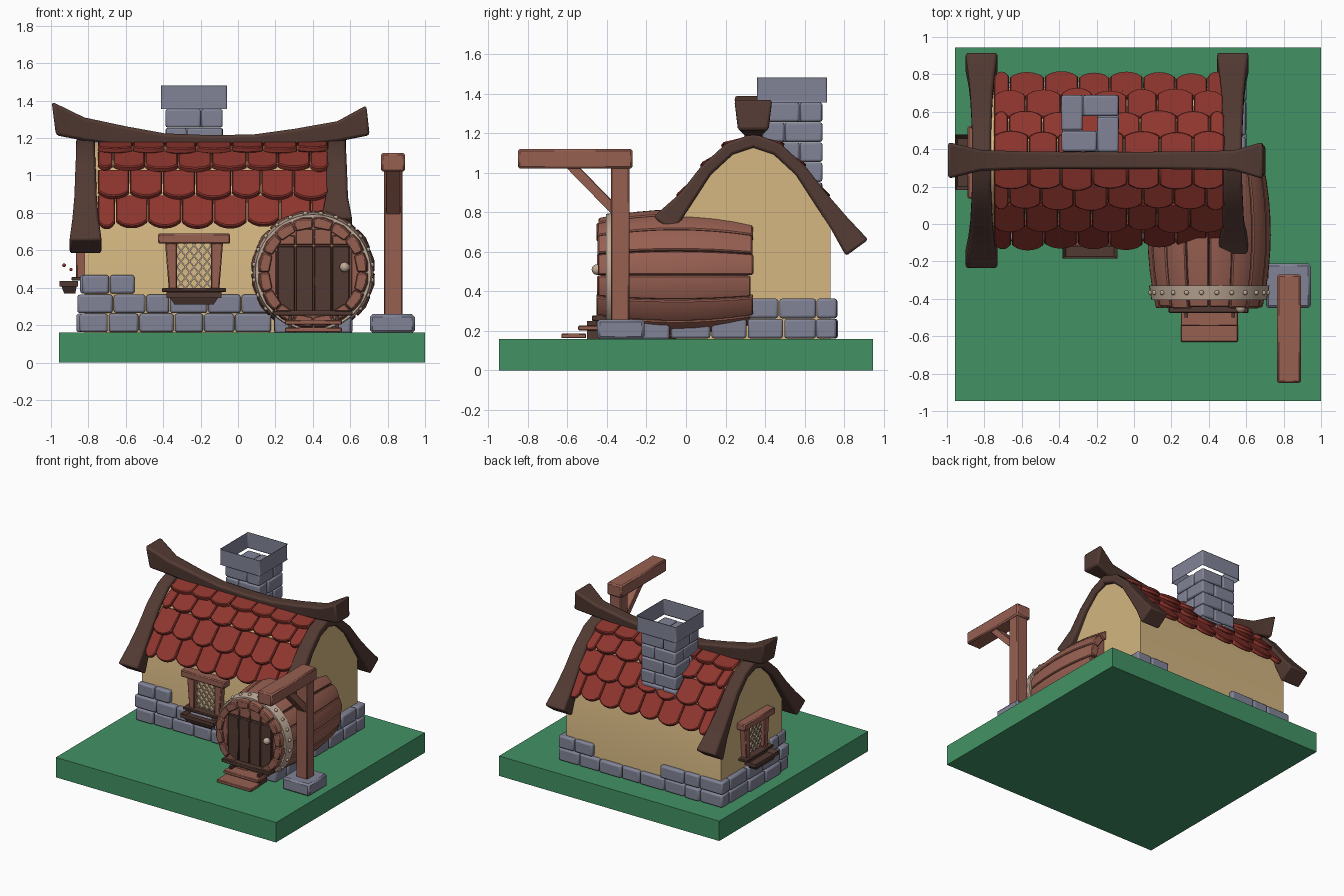
import bpy, bmesh, math, random
from mathutils import Vector, Matrix

if "Cube" in bpy.data.objects:
    bpy.data.objects.remove(bpy.data.objects["Cube"])

random.seed(4)
COL = {"grass green": (.055, .29, .13), "stone grey": (.22, .23, .31), "plaster cream": (.66, .47, .22),
       "tile red": (.27, .036, .027), "dark wood": (.085, .042, .033), "light wood": (.31, .115, .083),
       "pale metal": (.52, .40, .31)}
MAT = {}
for n, c in COL.items():
    MAT[n] = bpy.data.materials.new(n)
    MAT[n].diffuse_color = (*c, 1)
C = .34            # y of the ridge
X0, X1 = -.82, .55   # gable walls


def make(name, bm, mat, bevel=0, seg=1, matrix=None):
    if matrix:
        bm.transform(matrix)
    bmesh.ops.recalc_face_normals(bm, faces=bm.faces)
    me = bpy.data.meshes.new(name)
    bm.to_mesh(me)
    bm.free()
    me.polygons.foreach_set("use_smooth", [True] * len(me.polygons))
    me.set_sharp_from_angle(angle=math.radians(32))
    me.materials.append(MAT[mat])
    ob = bpy.data.objects.new(name, me)
    bpy.context.collection.objects.link(ob)
    if bevel:
        m = ob.modifiers.new("bevel", "BEVEL")
        m.width, m.segments, m.limit_method, m.angle_limit = bevel, seg, "ANGLE", math.radians(40)
    return ob


def loft(bm, rings):
    vs = [[bm.verts.new(p) for p in r] for r in rings]
    n = len(vs[0])
    for a, b in zip(vs, vs[1:]):
        for i in range(n):
            bm.faces.new((a[i], a[(i + 1) % n], b[(i + 1) % n], b[i]))
    bm.faces.new(vs[0][::-1])
    return bm.faces.new(vs[-1])


def rect(x0, x1, y0, y1, z):
    return [(x0, y0, z), (x1, y0, z), (x1, y1, z), (x0, y1, z)]


def box(bm, x0, x1, y0, y1, z0, z1):
    return loft(bm, [rect(x0, x1, y0, y1, z0), rect(x0, x1, y0, y1, z1)])


def boxes(name, mat, dims, bevel=.006, matrix=None):
    bm = bmesh.new()
    for d in dims:
        box(bm, *d)
    return make(name, bm, mat, bevel, 1, matrix)


def ball(bm, p, r):
    bmesh.ops.create_uvsphere(bm, u_segments=12, v_segments=8, radius=r, matrix=Matrix.Translation(p))


# ground
boxes("ground", "grass green", [(-.957, 1, -.945, .945, 0, .16)], 0)

# plaster house with arched gable
half = [(.39, .16), (.39, .72), (.365, .8), (.32, .9), (.25, 1.0), (.17, 1.08), (.09, 1.14)]
prof = half + [(0, 1.17)] + [(-d, z) for d, z in half[::-1]]
bm = bmesh.new()
loft(bm, [[(x, C + d, z) for d, z in prof] for x in (X0, X1)])
make("house_walls", bm, "plaster cream")

# stone foundation courses
bm = bmesh.new()


def course(axis, lo, hi, a, b, z):
    n = max(1, round((b - a) / .185))
    cuts = [a] + [a + (b - a) * (i + random.uniform(-.17, .17)) / n for i in range(1, n)] + [b]
    for p, q in zip(cuts, cuts[1:]):
        j = random.uniform(-.006, .006)
        s = (p + .003, q - .003, lo + j, hi + j) if axis == "x" else (lo + j, hi + j, p + .003, q - .003)
        box(bm, *s, z + .002, z + .101)


for z, e in ((.16, 0), (.262, .012)):
    course("x", -.09, .02, -.85 - e, .18, z)
    course("y", -.86, -.76, .02, .66, z)
    course("y", .5, .6, -.08, .66, z)
course("x", .66, .762, -.855, .605, .16)
course("x", .66, .762, .3, .605, .262)
course("x", .66, .762, -.855, -.3, .262)
course("x", -.085, .02, -.835, -.55, .366)
course("y", -.84, -.76, .02, .12, .366)
course("y", .48, .61, -.39, -.08, .155)
course("y", .19, .3, -.39, -.08, .155)
course("x", -.39, -.3, .3, .48, .155)
make("foundation_stones", bm, "stone grey", .013, 2)

# curved roof tiles, four rows on each slope
rows = [((.02, 1.165), (.15, 1.125)), ((.11, 1.115), (.25, 1.025)), ((.22, 1.02), (.365, .875)),
        ((.325, .885), (.455, .725))]
bm = bmesh.new()
TX0, TX1, NT = -.75, .485, 7
for side in (-1, 1):
    for r, (top, low) in enumerate(rows):
        t, l = (Vector((0, C + side * p[0], p[1])) for p in (top, low))
        D = l - t
        N = Vector((0, -D.z * side, D.y * side)).normalized()
        w = (TX1 - TX0) / NT
        cuts = [TX0 + w * (i + (.5 * (r % 2))) for i in range(-1, NT + 1)]
        cuts = sorted({TX0, TX1, *[min(max(c + random.uniform(-.012, .012), TX0), TX1) for c in cuts]})
        for a, b in zip(cuts, cuts[1:]):
            if b - a < .03:
                continue
            k, lift = random.uniform(-.03, .06), random.uniform(0, .009)
            out = [(a + .002, 0), (b - .002, 0)]
            for i in range(7):
                u = 1 - i / 3
                out.append(((a + b) / 2 + u * ((b - a) / 2 - .002), 1 + k - .2 * abs(u) ** 2.4))
            loft(bm, [[t + D * v + Vector((u, 0, 0)) + N * (h + lift * v) for u, v in out] for h in (-.012, .02)])
make("roof_tiles", bm, "tile red", .006)

# sagging ridge beam with flared ends: x, bottom, top, half width
ridge = [(-.985, 1.215, 1.395, .1), (-.82, 1.185, 1.31, .058), (-.6, 1.155, 1.262, .05), (-.4, 1.135, 1.225, .048),
         (-.15, 1.13, 1.215, .048), (.08, 1.137, 1.22, .048), (.3, 1.155, 1.25, .05), (.53, 1.18, 1.29, .055),
         (.695, 1.215, 1.375, .1)]
bm = bmesh.new()
loft(bm, [[(x + (t - 1.3) * s * .12, C + y, z) for y, z, s in
           ((-w * .8, b, 1), (w * .8, b, 1), (w, t, -1), (-w, t, -1))] for x, b, t, w in ridge])
make("ridge_beam", bm, "dark wood", .016, 2)

# bent gable beams: distance from ridge, z, thickness, half width
bend = [(-.02, 1.17, .07, .05), (.12, 1.12, .065, .05), (.24, 1.01, .065, .055), (.34, .87, .08, .06),
        (.43, .75, .1, .07), (.525, .62, .14, .086)]
for name, xc, side in (("left_front", -.815, -1), ("left_back", -.815, 1), ("right_front", .528, -1), ("right_back", .528, 1)):
    path = bend[:4] + [(.455, .735, .13, .082)] if name == "right_front" else bend
    rings = []
    for i, (d, z, th, hw) in enumerate(path):
        p, q = path[max(i - 1, 0)], path[min(i + 1, len(path) - 1)]
        tan = Vector((q[0] - p[0], q[1] - p[1])).normalized()
        n = Vector((-tan.y, tan.x)) * th / 2
        rings.append([(xc + sx * hw, C + side * (d + sn * n.x), z + sn * n.y)
                      for sx, sn in ((-1, -1), (1, -1), (1, 1), (-1, 1))])
    bm = bmesh.new()
    loft(bm, rings)
    make("gable_beam_" + name, bm, "dark wood", .014, 2)

# chimney of pinwheel brick courses
bm = bmesh.new()
cx, cy, S, T = -.235, .537, .152, .112
for k in range(6):
    z = 1.257 - .101 * k
    for q in range(4):
        tmp = [(-S, S - T - .004, -S, -S + T), (-S + T + .004, S, -S, -S + T)][k % 2]
        before = set(bm.verts)
        j = random.uniform(-.004, .004)
        box(bm, tmp[0], tmp[1], tmp[2] + j, tmp[3], z, z + .098)
        bmesh.ops.transform(bm, verts=[v for v in bm.verts if v not in before],
                            matrix=Matrix.Translation((cx, cy, 0)) @ Matrix.Rotation(q * math.pi / 2, 4, "Z"))
make("chimney_bricks", bm, "stone grey", .011, 2)
bm = bmesh.new()
f = box(bm, cx - .177, cx + .177, cy - .177, cy + .177, 1.355, 1.482)
base = min(bm.faces, key=lambda g: g.calc_center_median().z)
bmesh.ops.inset_region(bm, faces=[f, base], thickness=.075, use_even_offset=True)
bmesh.ops.bridge_loops(bm, edges=list(f.edges) + list(base.edges))
bmesh.ops.delete(bm, geom=[f, base], context="FACES_ONLY")
make("chimney_cap", bm, "stone grey", .01, 2)


# lattice windows with flower trays
def window(name, M):
    boxes(name + "_lintel", "light wood", [(-.193, .193, -.07, .02, .635, .69)], .007, M)
    bm = bmesh.new()
    for s in (-1, 1):
        loft(bm, [rect(*sorted((s * .09, s * (.135 + g))), -.045, .02, z) for z, g in ((.39, 0), (.64, .02))])
    make(name + "_posts", bm, "light wood", .006, 1, M)
    boxes(name + "_sill", "dark wood", [(-.172, .172, -.07, .02, .378, .398)], .004, M)
    bm = bmesh.new()
    f = loft(bm, [rect(-.105, .105, -.11, -.05, .31), rect(-.148, .148, -.135, -.036, .376)])
    bmesh.ops.inset_region(bm, faces=[f], thickness=.012)
    bmesh.ops.translate(bm, verts=f.verts, vec=(0, 0, -.03))
    make(name + "_tray", bm, "dark wood", 0, 1, M)
    bm = bmesh.new()
    w, lo, hi, m = .095, .395, .64, 1.25
    for s in (-1, 1):
        for i in range(-3, 10):
            c = lo + .058 * i
            ts = sorted(((lo - c) / (s * m), (hi - c) / (s * m)))
            t0, t1 = max(-w, ts[0]), min(w, ts[1])
            if t1 - t0 > .01:
                loft(bm, [[(t + dx, y, c + s * m * t) for dx, y in ((-.005, -.018), (.005, -.018), (.005, -.008), (-.005, -.008))]
                          for t in (t0, t1)])
    make(name + "_lattice", bm, "pale metal", 0, 1, M)


window("front_window", Matrix.Translation((-.235, -.05, 0)))
window("side_window", Matrix.Translation((X0, .33, .06)) @ Matrix.Rotation(-math.pi / 2, 4, "Z"))
bm = bmesh.new()
ball(bm, (-.93, .33, .52), .01)
ball(bm, (-.893, .3, .497), .009)
make("tray_berries", bm, "tile red")

# barrel entrance: bulging staves around a closed core
BX, BZ = .402, .482


def rad(y):
    return .328 - .045 * ((y + .05) / .4) ** 2


def pt(r, a, y):
    return (BX + r * math.cos(a), y, BZ + r * math.sin(a))


bm = bmesh.new()
for k in range(16):
    a0, a1 = (k + .02) * math.pi / 8, (k + .98) * math.pi / 8
    y0, y1 = -.45 + random.uniform(-.006, .008), .335 + random.uniform(-.012, .006)
    j = random.uniform(0, .006)
    loft(bm, [[pt(rad(y) + o + j, a, y) for o, a in ((0, a0), (.005, (a0 + a1) / 2), (0, a1), (-.05, a1), (-.05, a0))]
              for y in [y0 + (y1 - y0) * i / 8 for i in range(9)]])
make("barrel_staves", bm, "light wood", .006)
bm = bmesh.new()
loft(bm, [[pt(rad(y) - .03, i * math.pi / 16, y) for i in range(32)] for y in (-.405, -.25, -.05, .15, .31)])
make("barrel_core", bm, "light wood")

# riveted hoop
bm = bmesh.new()
N = 48
loops = [[bm.verts.new(pt(r, i * 2 * math.pi / N, y)) for i in range(N)]
         for r, y in ((.28, -.405), (.309, -.405), (.322, -.33), (.28, -.33))]
for a, b in zip(loops, loops[1:] + loops[:1]):
    for i in range(N):
        bm.faces.new((a[i], a[(i + 1) % N], b[(i + 1) % N], b[i]))
for i in range(24):
    ball(bm, pt(.316, (i + .5) * math.pi / 12, -.367), .013)
make("barrel_hoop", bm, "pale metal")

# door, frame boards, knob and steps
boxes("door_planks", "dark wood", [(.212 + .097 * i, .305 + .097 * i, -.432, -.4, .25, .622) for i in range(4)], .005)
boxes("door_top_boards", "light wood", [(.212 + .097 * i, .305 + .097 * i, -.425, -.4, .628, (.68, .715)[i in (1, 2)])
                                        for i in range(4)], .005)
boxes("door_side_boards", "light wood", [(.158, .206, -.425, -.4, .36, .6), (.604, .65, -.425, -.4, .36, .6)], .005)
bm = bmesh.new()
ball(bm, (.57, -.45, .51), .027)
make("door_knob", bm, "pale metal")
boxes("threshold", "dark wood", [(.185, .612, -.475, -.4, .25, .278)], .004)
boxes("steps", "light wood", [(.25, .555, -.63, -.505, .163, .187), (.25, .555, -.545, -.4, .203, .227)], .004)
boxes("step_risers", "dark wood", [(.27, .29, -.5, -.4, .16, .25), (.52, .54, -.5, -.4, .16, .25)], 0)

# sign post on a stone foot
boxes("post_foot", "stone grey", [(.705, .945, -.45, -.21, .158, .258)], .014)
boxes("post", "light wood", [(.78, .88, -.38, -.285, .25, 1.03)], .007)
boxes("post_arm", "light wood", [(.765, .893, -.85, -.27, 1.02, 1.12)], .01)
bm = bmesh.new()
loft(bm, [[(x, y, z) for y, z in ((-.37, .785), (-.37, .855), (-.54, 1.03), (-.61, 1.03))] for x in (.79, .87)])
make("post_brace", bm, "light wood", .004)

for m in bpy.data.materials:
    if m.users and not m.is_grease_pencil:
        m.use_nodes = True
        m.node_tree.nodes["Principled BSDF"].inputs["Base Color"].default_value = m.diffuse_color
